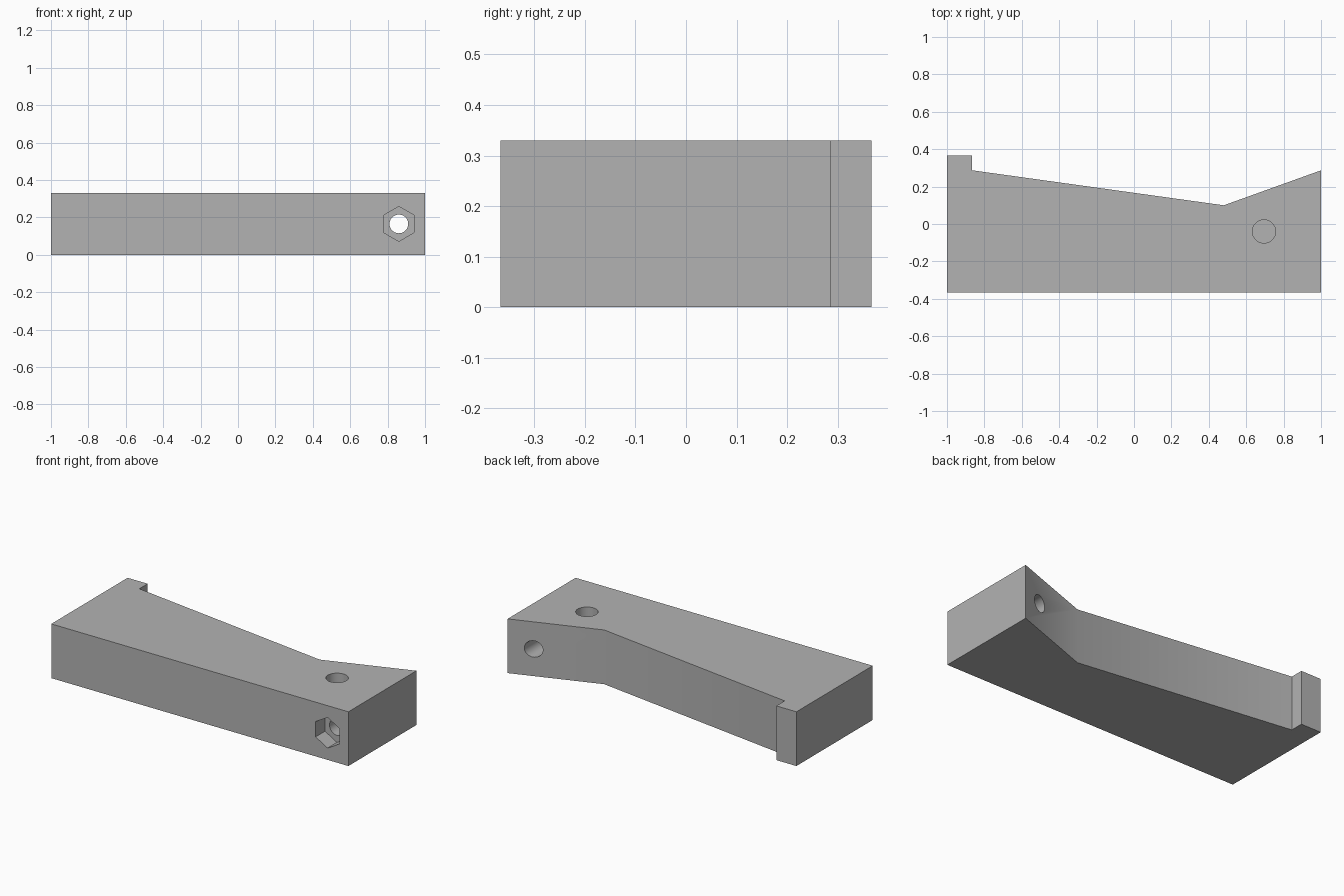
import bpy
import bmesh
import math

default = bpy.data.objects.get("Cube")
if default:
    bpy.data.objects.remove(default, do_unlink=True)

HEIGHT = 0.33
BOLT_X, BOLT_Z = 0.86, 0.165

grey = bpy.data.materials.new("plain grey")
grey.use_nodes = True
colour = (0.45, 0.45, 0.45, 1)
grey.diffuse_color = colour
grey.node_tree.nodes["Principled BSDF"].inputs["Base Color"].default_value = colour


def link_mesh(name, bm):
    bmesh.ops.recalc_face_normals(bm, faces=bm.faces)
    mesh = bpy.data.meshes.new(name)
    bm.to_mesh(mesh)
    bm.free()
    mesh.materials.append(grey)
    obj = bpy.data.objects.new(name, mesh)
    bpy.context.collection.objects.link(obj)
    return obj


def cutter(name, sides, radius, depth, location, rotation=(0, 0, 0)):
    bm = bmesh.new()
    bmesh.ops.create_cone(bm, cap_ends=True, segments=sides,
                          radius1=radius, radius2=radius, depth=depth)
    obj = link_mesh(name, bm)
    obj.location = location
    obj.rotation_euler = rotation
    obj.hide_render = True
    return obj


# Body: plan outline extruded upwards
outline = [(-1, -0.367), (1, -0.367), (1, 0.287), (0.48, 0.1),
           (-0.865, 0.287), (-0.865, 0.367), (-1, 0.367)]
bm = bmesh.new()
base = bm.faces.new([bm.verts.new((x, y, 0)) for x, y in outline])
top = bmesh.ops.extrude_face_region(bm, geom=[base])["geom"]
bmesh.ops.translate(bm, vec=(0, 0, HEIGHT),
                    verts=[v for v in top if isinstance(v, bmesh.types.BMVert)])
body = link_mesh("wedge_block", bm)

# Holes: through bolt hole, hexagonal nut pocket and blind hole in the top
sideways = (math.pi / 2, 0, 0)
POCKET, BLIND = 0.09, 0.24
cutters = [
    cutter("bolt_hole_cutter", 48, 0.05, 2, (BOLT_X, 0, BOLT_Z), sideways),
    cutter("nut_pocket_cutter", 6, 0.093, 2 * POCKET, (BOLT_X, -0.367, BOLT_Z), sideways),
    cutter("top_hole_cutter", 48, 0.062, 2 * BLIND, (0.695, -0.04, HEIGHT)),
]
for tool in cutters:
    cut = body.modifiers.new(tool.name, "BOOLEAN")
    cut.operation = "DIFFERENCE"
    cut.solver = "EXACT"
    cut.object = tool

# Apply the cuts, then remove the tools
bpy.ops.object.select_all(action="DESELECT")
bpy.context.view_layer.objects.active = body
body.select_set(True)
for tool in cutters:
    bpy.ops.object.modifier_apply(modifier=tool.name)
    bpy.data.objects.remove(tool, do_unlink=True)
bpy.ops.object.shade_smooth_by_angle(angle=math.radians(30))
